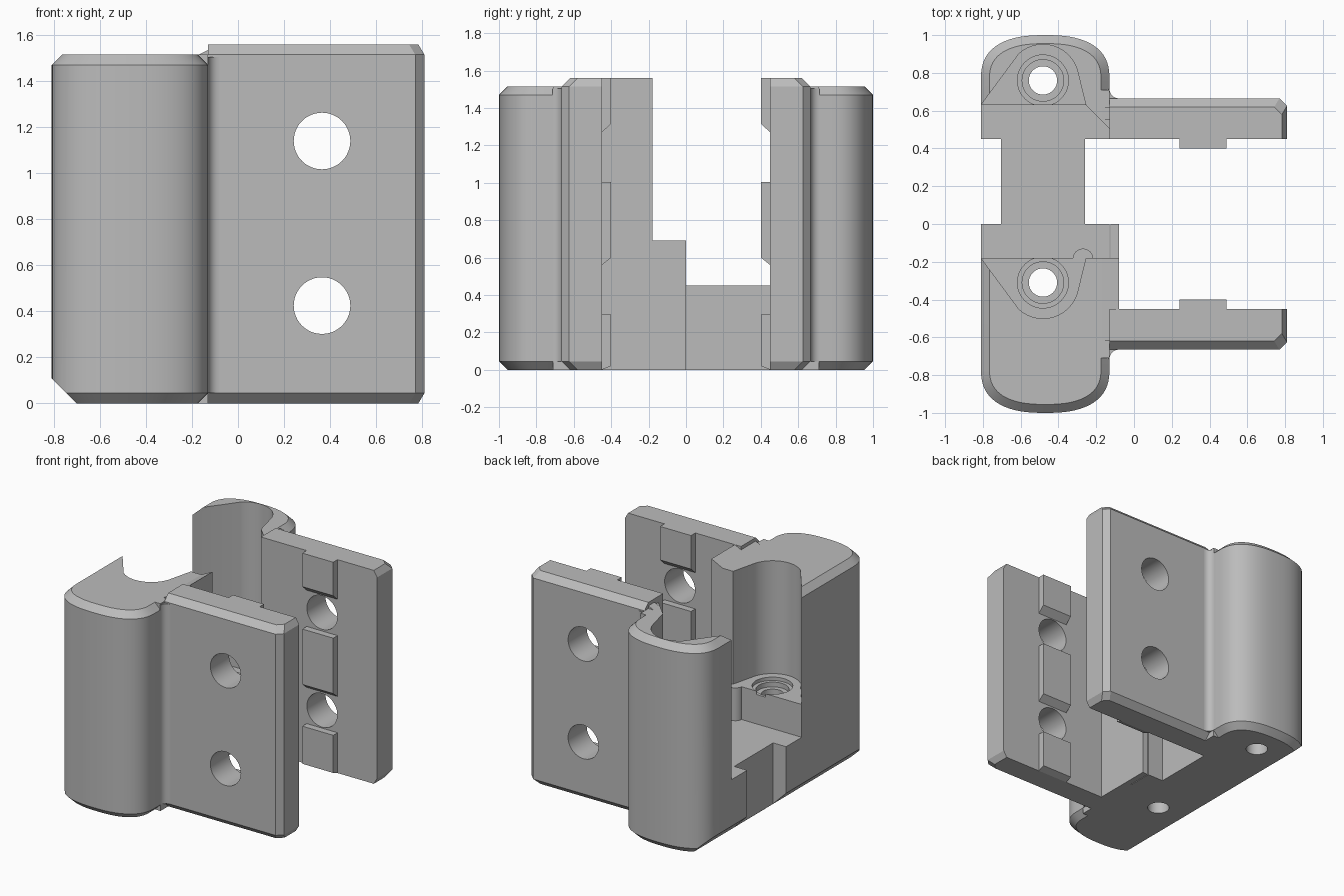
import bpy, bmesh, math

if "Cube" in bpy.data.objects:
    bpy.data.objects.remove(bpy.data.objects["Cube"], do_unlink=True)

grey = bpy.data.materials.new("plain_grey")
grey.use_nodes = True
grey.diffuse_color = (0.5, 0.5, 0.5, 1)
grey.node_tree.nodes["Principled BSDF"].inputs["Base Color"].default_value = (0.5, 0.5, 0.5, 1)

COL_TOP, PLATE_TOP, CH = 1.515, 1.56, 0.045
FLOOR, LEDGE = 0.45, 0.69
SCREW_X = -0.482


def loft(name, rings):
    """Skin a stack of equal-length 3D rings and cap both ends."""
    bm = bmesh.new()
    rows = [[bm.verts.new(p) for p in ring] for ring in rings]
    n = len(rows[0])
    for a, b in zip(rows, rows[1:]):
        for i in range(n):
            j = (i + 1) % n
            bm.faces.new((a[i], a[j], b[j], b[i]))
    bm.faces.new(rows[0])
    bm.faces.new(rows[-1])
    bmesh.ops.remove_doubles(bm, verts=bm.verts, dist=1e-5)
    bmesh.ops.recalc_face_normals(bm, faces=bm.faces)
    mesh = bpy.data.meshes.new(name)
    bm.to_mesh(mesh)
    bm.free()
    mesh.materials.append(grey)
    obj = bpy.data.objects.new(name, mesh)
    bpy.context.collection.objects.link(obj)
    return obj


def prism(name, pts, lo, hi, axis="z"):
    place = {"z": lambda p, h: (p[0], p[1], h),
             "y": lambda p, h: (p[0], h, p[1]),
             "x": lambda p, h: (h, p[0], p[1])}[axis]
    return loft(name, [[place(p, h) for p in pts] for h in (lo, hi)])


def box(name, x0, x1, y0, y1, z0, z1):
    return prism(name, [(x0, y0), (x1, y0), (x1, y1), (x0, y1)], z0, z1)


def circle(cx, cy, r, n=48):
    return [(cx + r * math.cos(math.tau * i / n), cy + r * math.sin(math.tau * i / n))
            for i in range(n)]


def cut(obj, cutters):
    """Subtract the cutters, bake the result and remove the cutters."""
    for c in cutters:
        c.hide_render = True
        mod = obj.modifiers.new("cut", "BOOLEAN")
        mod.operation, mod.solver, mod.object = "DIFFERENCE", "EXACT", c
    dg = bpy.context.evaluated_depsgraph_get()
    mesh = bpy.data.meshes.new_from_object(obj.evaluated_get(dg))
    obj.modifiers.clear()
    obj.data = mesh
    for c in cutters:
        bpy.data.objects.remove(c, do_unlink=True)


def smooth(obj):
    bpy.ops.object.select_all(action="DESELECT")
    obj.select_set(True)
    bpy.context.view_layer.objects.active = obj
    bpy.ops.object.shade_smooth_by_angle(angle=math.radians(25))


def column_ring(s, inner, d, z):
    """Rounded column outline, pulled in by d on its outer side."""
    x0, x1 = -0.81 + d, -0.13 - d
    mid, half = (x0 + x1) / 2, (x1 - x0) / 2
    pts = [(-0.13, inner), (-0.13, 0.71 * s), (x1, 0.71 * s)]
    for i in range(33):
        a = math.pi * i / 32
        c, t = math.cos(a), math.sin(a)
        pts.append((mid + half * math.copysign(abs(c) ** 0.8, c),
                    s * (0.77 + (0.23 - d) * t ** 0.8)))
    pts.append((x0, inner))
    return [(x, y, z) for x, y in pts]


def plate_ring(s, d, z):
    end = 0.81 - 0.6 * d
    pts = [(-0.13, 0.45), (end, 0.45), (end, 0.625 - d), (end - 0.04, 0.665 - d), (-0.13, 0.665 - d)]
    return [(x, y * s, z) for x, y in pts]


def chamfered(ring, top):
    return [ring(CH, 0), ring(0, CH), ring(0, top - CH), ring(CH, top)]


def screw_cutters(yc):
    """Through hole with a two-step counterbore."""
    return [prism("screw_cutter", circle(SCREW_X, yc, r), z, 0.8)
            for r, z in ((0.075, -0.1), (0.11, LEDGE - 0.06), (0.135, LEDGE - 0.025))]


def side_chamfer():
    return prism("side_chamfer_cutter", [(-0.9, 0.2), (-0.6, -0.1), (-0.9, -0.1)], -1.1, 1.1, "y")


for s, side, yc, inner in ((-1, "front", -0.31, 0.0), (1, "back", 0.76, 0.45)):
    mouth = yc - 0.13 * s

    # Rounded column with an open tool channel above the screw seat
    col = loft(side + "_column",
               chamfered(lambda d, z: column_ring(s, inner, d, z), COL_TOP))
    arc = [math.radians(132 - 114 * i / 24) for i in range(25)]
    channel = [(-0.83, mouth - 0.03 * s), (-0.81, mouth)]
    channel += [(SCREW_X + 0.19 * math.cos(a), yc + s * 0.19 * math.sin(a)) for a in arc]
    channel += [(-0.255, mouth), (-0.255, mouth - 0.03 * s)]
    if s < 0:
        recess = [(-0.9, mouth), (-0.125, mouth), (-0.125, 0.1), (-0.9, 0.1)]
    else:
        recess = [(-0.9, mouth), (-0.255, mouth), (-0.125, 0.5), (-0.125, 0.4), (-0.9, 0.4)]
    cut(col, [prism("channel_cutter", channel, LEDGE, 2),
              prism("recess_cutter", recess, FLOOR, 2),
              side_chamfer()] + screw_cutters(yc))
    smooth(col)

    # Flat plate with two bolt holes
    plate = loft(side + "_plate", chamfered(lambda d, z: plate_ring(s, d, z), PLATE_TOP))
    cut(plate, [prism("bolt_cutter", circle(0.365, z, 0.123), 0.3 * s, 0.8 * s, "y")
                for z in (0.425, 1.14)])
    smooth(plate)

    # Concave fillet between column and plate
    r = 0.05
    fillet = [(-0.135, 0.62 * s), (-0.13 + r, 0.62 * s)]
    for i in range(9):
        a = math.radians(270 - 90 * i / 8)
        fillet.append((-0.13 + r + r * math.cos(a), s * (0.665 + r + r * math.sin(a))))
    fillet.append((-0.135, (0.665 + r) * s))
    smooth(prism(side + "_fillet", fillet, CH, COL_TOP - 0.01))

    # Sloped shoulder from column top up to plate top
    prism(side + "_shoulder", [(-0.17, 1.47), (-0.17, COL_TOP), (-0.08, PLATE_TOP), (-0.08, 1.47)],
          0.62 * s, -0.18 if s < 0 else 0.55, "y")

    # Raised pads on the inner plate face, chamfered underneath
    for name, z0, z1, c in (("lower", 0, 0.295, 0.02), ("middle", 0.56, 1.005, 0.04),
                            ("upper", 1.27, PLATE_TOP, 0.045)):
        prism(f"{side}_{name}_pad",
              [(0.46 * s, z0), (0.45 * s, z0), (0.4 * s, z0 + c), (0.4 * s, z1), (0.46 * s, z1)],
              0.24, 0.49, "x")

# Inner block beside the front column, with its low wall
box("inner_block", -0.13, -0.08, -0.62, -0.18, 0, COL_TOP)
box("low_wall", -0.125, -0.08, -0.18, 0, 0, LEDGE)

# Small rib on the front ledge
smooth(prism("ledge_rib", circle(-0.27, -0.185, 0.055, 24), FLOOR - 0.02, LEDGE))

# Bridge joining the two columns
bridge = box("bridge", -0.705, -0.26, -0.02, 0.47, 0, FLOOR)
cut(bridge, [side_chamfer()])
